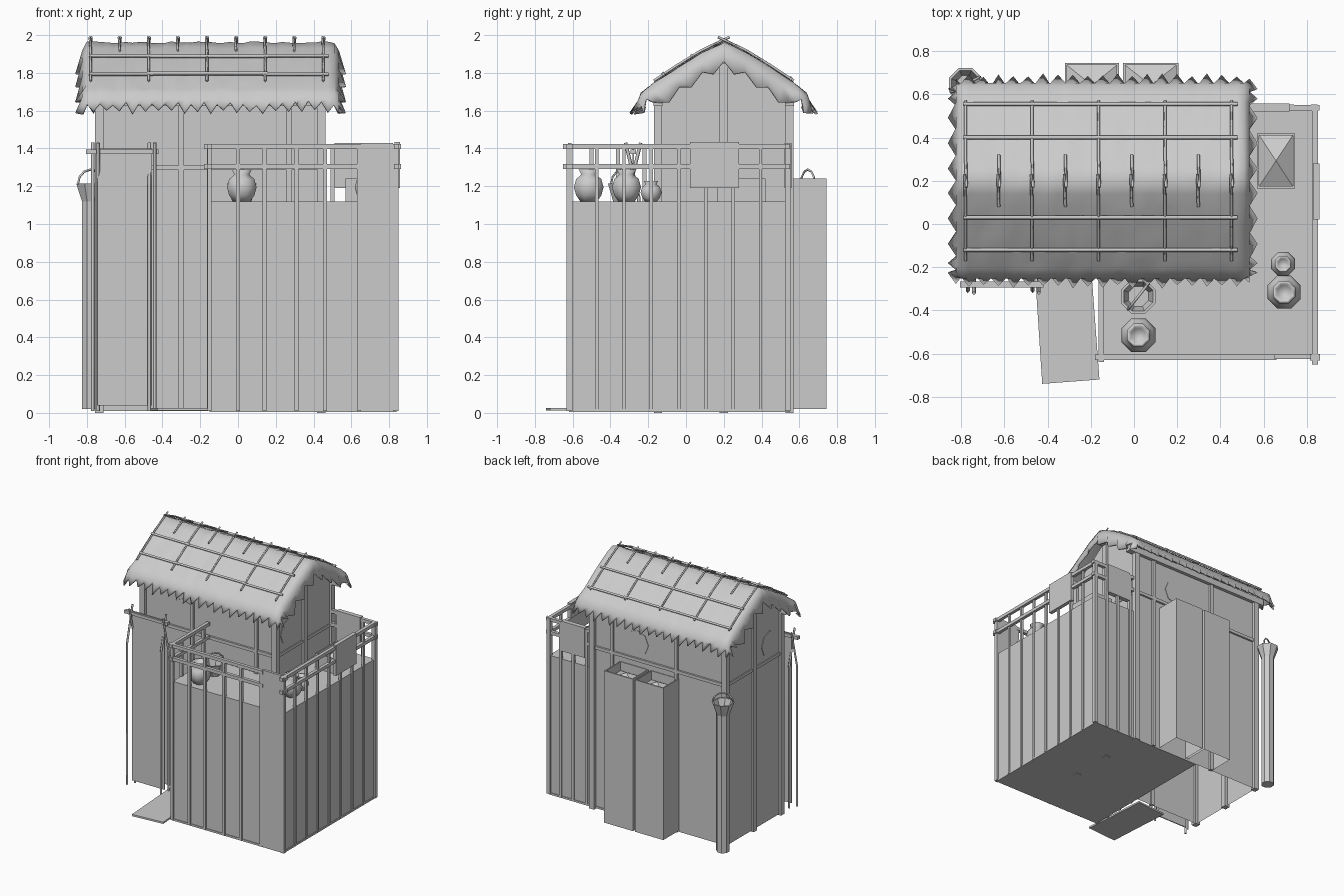
import bpy, bmesh, math, random
from mathutils import Vector

if "Cube" in bpy.data.objects:
    bpy.data.objects.remove(bpy.data.objects["Cube"])
random.seed(4)

def finish(name, bm, smooth=False):
    bmesh.ops.recalc_face_normals(bm, faces=bm.faces)
    me = bpy.data.meshes.new(name)
    bm.to_mesh(me)
    bm.free()
    ob = bpy.data.objects.new(name, me)
    bpy.context.collection.objects.link(ob)
    if smooth:
        for p in me.polygons:
            p.use_smooth = True
    return ob

def box(name, x0, x1, y0, y1, z0, z1, open_bottom=False):
    bm = bmesh.new()
    bmesh.ops.create_cube(bm, size=1)
    for v in bm.verts:
        v.co = (x0 + (v.co.x + .5) * (x1 - x0), y0 + (v.co.y + .5) * (y1 - y0), z0 + (v.co.z + .5) * (z1 - z0))
    if open_bottom:
        low = [f for f in bm.faces if all(v.co.z < z0 + 1e-4 for v in f.verts)]
        bmesh.ops.delete(bm, geom=low, context='FACES_ONLY')
    return finish(name, bm)

def pole(name, pts, w):
    # square rod along a short polyline
    cu = bpy.data.curves.new(name, 'CURVE')
    cu.dimensions = '3D'
    cu.bevel_depth = w * .7
    cu.bevel_resolution = 0
    cu.use_fill_caps = True
    sp = cu.splines.new('POLY')
    sp.points.add(len(pts) - 1)
    for p, c in zip(sp.points, pts):
        p.co = (*c, 1)
    ob = bpy.data.objects.new(name, cu)
    bpy.context.collection.objects.link(ob)
    return ob

def lathe(name, x, y, prof, n=8, smooth=False):
    bm = bmesh.new()
    rings = [[bm.verts.new((x + r * math.cos(2 * math.pi * (i + .5) / n), y + r * math.sin(2 * math.pi * (i + .5) / n), z))
              for i in range(n)] for r, z in prof]
    for a, b in zip(rings, rings[1:]):
        for i in range(n):
            bm.faces.new((a[i], a[(i + 1) % n], b[(i + 1) % n], b[i]))
    bm.faces.new(rings[0])
    bm.faces.new(rings[-1])
    return finish(name, bm, smooth)

def bin_box(name, x0, x1, y0, y1, z0, z1, peak, open_bottom):
    # open crate with a faceted heap inside
    ob = box(name, x0, x1, y0, y1, z0, z1, open_bottom)
    bm = bmesh.new()
    bm.from_mesh(ob.data)
    top = max(bm.faces, key=lambda f: f.calc_center_median().z)
    bmesh.ops.inset_region(bm, faces=[top], thickness=.014)
    top = bmesh.ops.extrude_discrete_faces(bm, faces=[top])['faces'][0]
    bmesh.ops.translate(bm, verts=top.verts, vec=(0, 0, -.07))
    c = bmesh.ops.poke(bm, faces=[top])['verts'][0]
    c.co.z += peak
    bm.to_mesh(ob.data)
    bm.free()

def disc(name, c, axis, r=.1):
    bm = bmesh.new()
    bmesh.ops.create_cone(bm, cap_ends=True, segments=8, radius1=r, radius2=r, depth=.008)
    q = Vector((0, 0, 1)).rotation_difference(Vector(axis))
    for v in bm.verts:
        v.co = q @ v.co + Vector(c)
    finish(name, bm)

# hut walls with gables, open underneath
bm = bmesh.new()
X0, X1, Y0, Y1, RY = -.74, .445, -.145, .545, .2
sec = [(Y0, .01), (Y0, 1.66), (RY, 1.9), (Y1, 1.66), (Y1, .01)]
ends = [[bm.verts.new((x, y, z)) for y, z in sec] for x in (X0, X1)]
for e in ends:
    bm.faces.new(e)
for i in range(4):
    bm.faces.new((ends[0][i], ends[0][i + 1], ends[1][i + 1], ends[1][i]))
finish("hut_walls", bm)

# hut timber frame
for x in (-.735, .44):
    for y, top in ((-.148, 1.66), (.2, 1.9), (.548, 1.66)):
        box("hut_post", x - .022, x + .022, y - .022, y + .022, 0, top)
    box("hut_side_beam", x - .012, x + .012, -.15, .55, 1.285, 1.31)
for y in (-.148, .548):
    for x in (-.3, .27):
        box("hut_wall_post", x - .014, x + .014, y - .014, y + .014, .01, 1.64)
    box("hut_long_beam", -.74, .45, y - .012, y + .012, 1.285, 1.31)
    box("eave_beam", -.8, .52, y - .024, y + .024, 1.625, 1.675)
box("ridge_beam", -.8, .52, .175, .225, 1.85, 1.9)
disc("front_window", (-.39, Y0, 1.44), (0, 1, 0))
disc("back_window", (.05, Y1, 1.43), (0, 1, 0))
disc("right_window", (X1, .0, 1.45), (1, 0, 0))
disc("left_window", (X0, .0, 1.43), (1, 0, 0))

# thatched roof sheet with ragged borders
prof = [(0, 1.962), (.12, 1.905), (.25, 1.825), (.37, 1.745), (.44, 1.69), (.465, 1.62)]
half = [(RY - d, z) for d, z in prof]
full = half[::-1] + [(RY + d, z) for d, z in prof[1:]]
# intermediate rows make the gable fringe finer
rows = []
for a, b in zip(full, full[1:]):
    rows += [a, ((a[0] + b[0]) / 2, (a[1] + b[1]) / 2)]
rows.append(full[-1])
N = 38
xs = [-.8 + 1.31 * i / N for i in range(N + 1)]
cols = [(-.84, -.12, 1), (-.825, -.045, 0)] + [(x, 0, 0) for x in xs] + [(.535, -.045, 0), (.55, -.12, 1)]
bm = bmesh.new()
grid = []
for i, (x, dz, rag) in enumerate(cols):
    col = []
    for j, (y, z) in enumerate(rows):
        s = 1 if y > RY else -1
        px, py, pz = x, y, z + dz * (1 if abs(y - RY) < .4 else .4)
        if rag:
            px += (.022 if j % 2 else -.016) * (1 if x > 0 else -1)
            pz += -.02 if j % 2 else .02
        elif dz == 0:
            pz += random.uniform(-.005, .005)
        if j in (0, len(rows) - 1):
            k = random.uniform(.6, 1.3) * (1 if i % 2 else -.8)
            py += s * .026 * k
            pz -= .026 * k
        if rag or dz:
            py -= (y - RY) * abs(dz) * .5
        col.append(bm.verts.new((px, py, max(pz, 1.575))))
    grid.append(col)
for a, b in zip(grid, grid[1:]):
    for j in range(len(rows) - 1):
        bm.faces.new((a[j], b[j], b[j + 1], a[j + 1]))
roof = finish("thatch_roof", bm, True)
m = roof.modifiers.new("thick", 'SOLIDIFY')
m.thickness = .012
m.offset = -1

# poles holding the thatch down
def roof_z(d):
    for (a, za), (b, zb) in zip(prof, prof[1:]):
        if d <= b:
            return za + (zb - za) * (d - a) / (b - a)
    return prof[-1][1]
for y in (-.12, .03, .4, .555):
    for a, b in ((-.79, -.45), (-.48, .16), (.13, .48)):
        z = roof_z(abs(y - RY)) + .016 + random.uniform(-.004, .004)
        pole("roof_long_pole", [(a, y, z), (b, y, z)], .014)
for i in range(9):
    x = -.78 + i * .154
    reach = .36 if i % 2 == 0 and i % 4 != 2 else .13
    if i % 2 == 0:
        reach = .37
    for s in (-1, 1):
        pts = [(x + s * .004, RY - s * .03, 1.99), (x, RY + s * .12, 1.918)]
        if reach > .2:
            pts += [(x, RY + s * .25, 1.838), (x, RY + s * reach, 1.758)]
        pole("roof_cross_pole", pts, .01)

# raised yard block
box("yard_block", -.15, .835, -.615, .545, .015, 1.12)
box("yard_base", -.15, .84, -.62, .55, .005, .02)

# fence posts run down the yard walls, with two rails above
def post(x, y, w=.011, top=1.42):
    box("fence_post", x - w, x + w, y - w, y + w, .01, top)
for x in (-.15, 0, .14, .31, .46, .64):
    post(x, -.617)
for i in range(9):
    post(.835, -.617 + i * .1445, .015 if i in (0, 8) else .009)
for x in (.5, .62, .73):
    post(x, .543)
for y in (-.5, -.36, -.22):
    post(-.152, y)
for z in (1.305, 1.41):
    h = .013
    box("front_rail", -.18, .66, -.63, -.604, z - h, z + h)
    box("right_rail", .825, .851, -.65, .55, z - h, z + h)
    box("back_rail", .45, .86, .525, .551, z - h, z + h)
    box("left_rail", -.165, -.139, -.64, -.16, z - h, z + h)
    box("corner_rail_end", .815, .862, -.632, -.602, z - h, z + h)
box("fence_gate", .65, .82, -.625, -.605, .015, 1.43)
box("right_cloth", .828, .858, .02, .28, 1.19, 1.435)
box("back_cloth", .51, .72, .522, .558, 1.19, 1.43)

# drying rack with hanging hide
for x in (-.755, -.455):
    for s in (-1, 1):
        pole("rack_leg", [(x + s * .014, -.28 + s * .03, .01), (x + s * .014, -.28 + s * .03, 1.14),
                          (x + s * .014, -.28 - s * .04, 1.43)], .013)
box("rack_bar", -.805, -.42, -.294, -.266, 1.37, 1.395)
box("rack_hide", -.745, -.455, -.283, -.275, .04, 1.4)

# ground mat
bm = bmesh.new()
f = bm.faces.new([bm.verts.new((x, y, .012)) for x, y in ((-.46, -.2), (-.2, -.18), (-.16, -.72), (-.425, -.74))])
r = bmesh.ops.extrude_face_region(bm, geom=[f])
bmesh.ops.translate(bm, verts=[v for v in r['geom'] if isinstance(v, bmesh.types.BMVert)], vec=(0, 0, .014))
finish("ground_mat", bm)

# crates
bin_box("back_crate", -.32, -.07, .54, .745, .02, 1.24, .05, True)
bin_box("back_crate", -.05, .205, .54, .745, .02, 1.24, .05, True)
bin_box("yard_crate", .57, .745, .165, .42, 1.11, 1.24, .06, False)

# jars
def jar(x, y, k, h):
    prof = [(.55, 0), (.85, .2), (1, .45), (.85, .7), (.5, .85), (.68, 1), (.5, 1), (.4, .88)]
    lathe("jar", x, y, [(r * k, 1.118 + t * h) for r, t in prof], 8, True)
jar(.02, -.515, .085, .17)
jar(.695, -.315, .083, .17)
jar(.69, -.185, .06, .11)

# buckets with hooped handles
def bucket(name, x, y, r0, r1, z0, ang):
    lathe(name, x, y, [(r0, z0), (r0, 1.12), (r1, 1.215), (r1 - .012, 1.215), (r0 - .005, 1.14)])
    pts = []
    for i in range(7):
        a = math.pi * i / 6
        c = math.cos(a) * (r1 - .006)
        pts.append((x + c * math.cos(ang), y + c * math.sin(ang), 1.21 + .078 * math.sin(a)))
    pole(name + "_handle", pts, .009)
bucket("yard_bucket", .02, -.335, .055, .085, 1.11, .9)
bucket("corner_bucket", -.78, .645, .05, .083, .02, .5)
